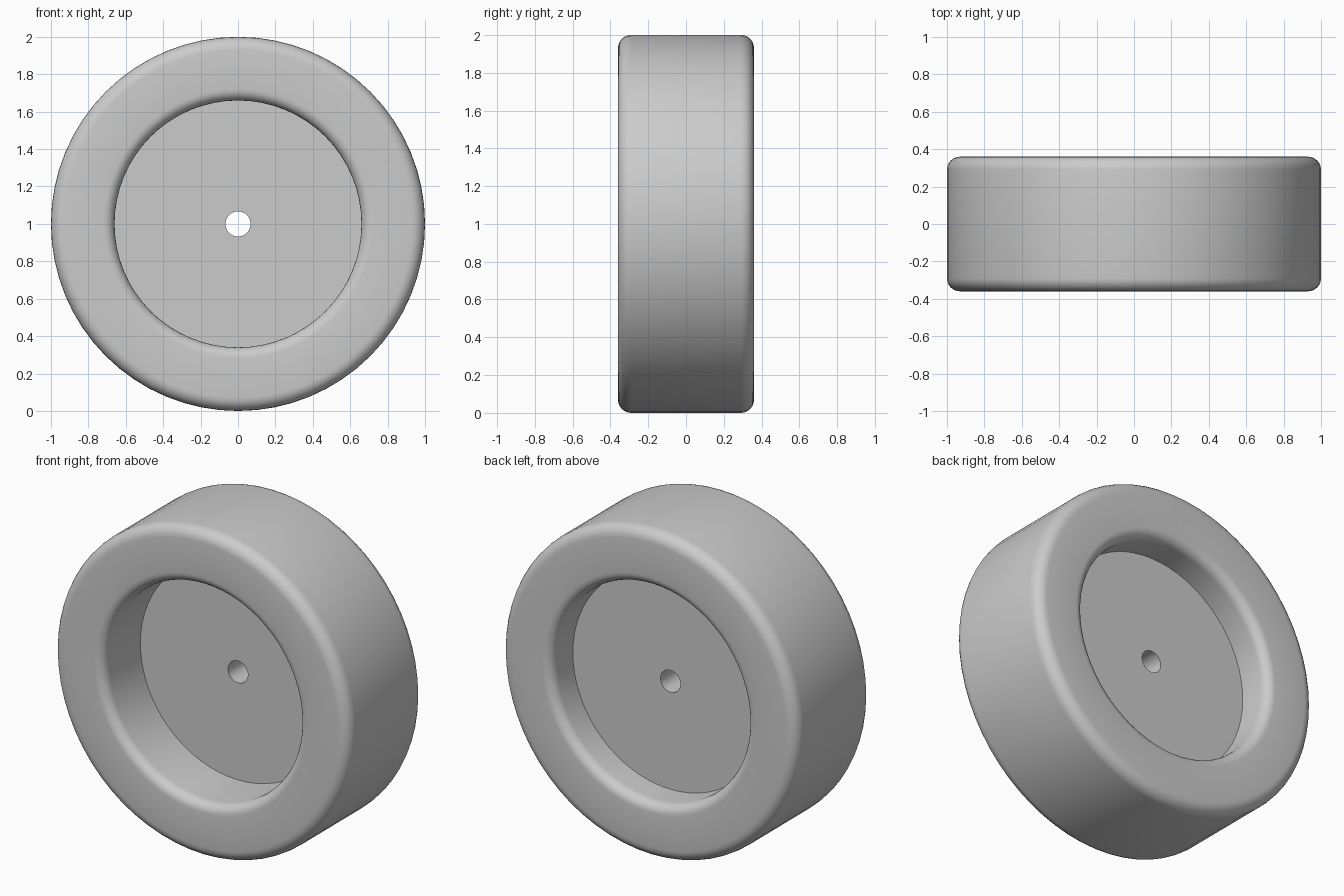
import bpy, bmesh, math
from mathutils import Matrix

if "Cube" in bpy.data.objects:
    bpy.data.objects.remove(bpy.data.objects["Cube"])

SEGMENTS = 64
R, HALF, BORE, HOLE = 1.0, 0.36, 0.66, 0.067
FRONT_DISC, BACK_DISC = 0.0, 0.15   # y of the recessed web faces
OUT_F, IN_F = 0.07, 0.06            # edge rounding radii


def arc(cr, cy, rad, a0, a1, n=6):
    """Rounded corner points (radius, y) from angle a0 to a1 in degrees."""
    pts = []
    for i in range(n + 1):
        a = math.radians(a0 + (a1 - a0) * i / n)
        pts.append((cr + rad * math.cos(a), cy + rad * math.sin(a)))
    return pts


# closed cross-section of the wheel: hole, front recess, tread, back recess
profile = [(HOLE, FRONT_DISC), (BORE, FRONT_DISC)]
profile += arc(BORE + IN_F, -HALF + IN_F, IN_F, 180, 270)
profile += arc(R - OUT_F, -HALF + OUT_F, OUT_F, 270, 360)
profile += arc(R - OUT_F, HALF - OUT_F, OUT_F, 0, 90)
profile += arc(BORE + IN_F, HALF - IN_F, IN_F, 90, 180)
profile += [(BORE, BACK_DISC), (HOLE, BACK_DISC)]

# revolve the section around the y axis
bm = bmesh.new()
rings = []
for s in range(SEGMENTS):
    a = 2 * math.pi * s / SEGMENTS
    rings.append([bm.verts.new((r * math.cos(a), y, 1 + r * math.sin(a)))
                  for r, y in profile])
n = len(profile)
for s in range(SEGMENTS):
    p, q = rings[s], rings[(s + 1) % SEGMENTS]
    for i in range(n):
        j = (i + 1) % n
        bm.faces.new((p[i], p[j], q[j], q[i]))
bmesh.ops.recalc_face_normals(bm, faces=bm.faces)
mesh = bpy.data.meshes.new("wheel")
bm.to_mesh(mesh)
bm.free()

wheel = bpy.data.objects.new("wheel", mesh)
bpy.context.collection.objects.link(wheel)

# single plain grey
grey = bpy.data.materials.new("plain grey")
grey.diffuse_color = (0.6, 0.6, 0.6, 1)
grey.use_nodes = True
grey.node_tree.nodes["Principled BSDF"].inputs["Base Color"].default_value = grey.diffuse_color
mesh.materials.append(grey)

# smooth rounding, sharp edges at the web and hole
bpy.context.view_layer.objects.active = wheel
wheel.select_set(True)
bpy.ops.object.shade_smooth_by_angle(angle=math.radians(35))
